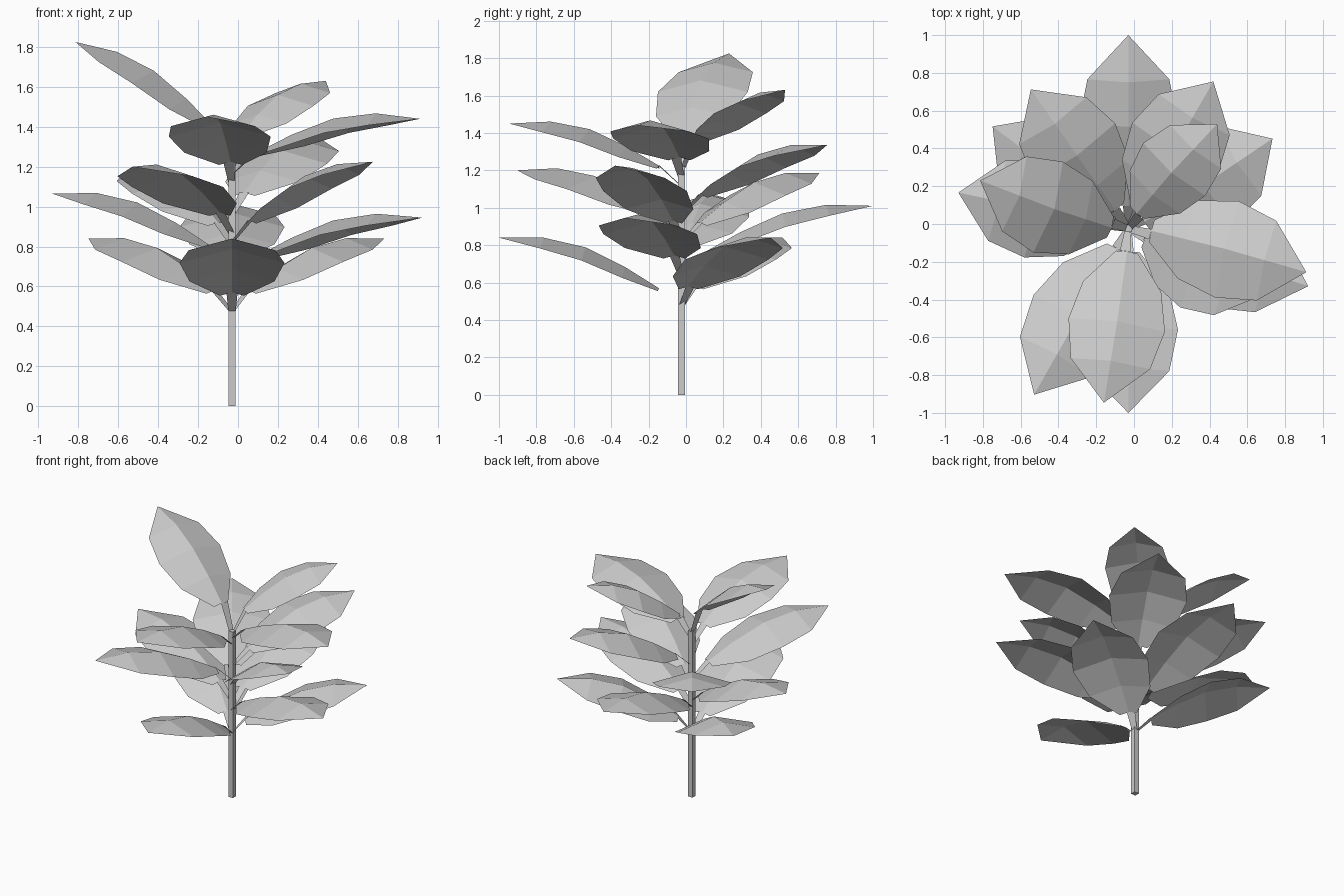
import bpy, bmesh
from math import radians, sin, cos
from mathutils import Vector

if "Cube" in bpy.data.objects:
    bpy.data.objects.remove(bpy.data.objects["Cube"])

CX, CY = -0.03, -0.025
DROOP = 0.28                       # how far the blade sides fall from the midrib

# blade stations: position along blade, half width, arch above the chord
STATIONS = [(0, .06, 0), (.23, .213, .053), (.49, .263, .09), (.745, .217, .072)]

# azimuth, tip radius, tip height, blade base height, base radius, width scale, sideways bow
LEAVES = [
    (270, .975, .84, .57, .12, 1, 0), (32, .90, .84, .58, .09, 1, -.015),
    (143, .90, .84, .58, .11, 1, 0), (342.3, 1.0, .945, .745, .12, 1, 0),
    (90, 1.025, 1.01, .76, .12, 1, 0), (168, .92, 1.065, .81, .12, 1, 0),
    (240.4, 1.01, 1.20, .97, .12, 1, 0), (125, .90, 1.185, .92, .12, 1, 0),
    (333.4, .79, 1.225, .93, .10, .95, 0), (60, .90, 1.335, 1.07, .12, 1, 0),
    (346.3, .97, 1.44, 1.27, .12, 1, .018), (262, .93, 1.45, 1.225, .12, .98, .01),
    (49.7, .727, 1.63, 1.36, .09, .82, .018), (162, .825, 1.825, 1.395, .085, .96, .022),
]


def finish(bm, name):
    bmesh.ops.recalc_face_normals(bm, faces=bm.faces)
    me = bpy.data.meshes.new(name)
    bm.to_mesh(me)
    bm.free()
    ob = bpy.data.objects.new(name, me)
    bpy.context.collection.objects.link(ob)


def leaf(i, az, tip_r, tip_z, base_z, base_r, ws, bow):
    d = Vector((cos(radians(az)), sin(radians(az)), 0))
    side = Vector((-d.y, d.x, 0))
    base = d * base_r + Vector((CX, CY, base_z))
    tip = d * tip_r + Vector((CX, CY, tip_z))
    chord = tip - base
    up = chord.cross(side).normalized()
    bm = bmesh.new()

    # flat tapered stalk from the stem to the blade
    root = Vector((CX, CY, min(base_z - .11, 1.19)))
    foot = [bm.verts.new(root + side * s * .017) for s in (-1, 1)]
    neck = [bm.verts.new(base + side * s * .028) for s in (-1, 1)]
    bm.faces.new((foot[0], foot[1], neck[1], neck[0]))

    # blade: ridged along the midrib, sides drooping
    rows = []
    for t, hw, arch in STATIONS:
        mid = base + chord * t + up * arch * ws + side * bow * min(1, 2 * (1 - t))
        w = hw * ws
        rows.append([bm.verts.new(mid + side * s * w - up * abs(s) * w * DROOP)
                     for s in (-1, 0, 1)])
    for a, b in zip(rows, rows[1:]):
        for k in (0, 1):
            bm.faces.new((a[k], a[k + 1], b[k + 1], b[k]))
    end = bm.verts.new(tip)
    for k in (0, 1):
        bm.faces.new((rows[-1][k], rows[-1][k + 1], end))
    finish(bm, f"leaf_{i}")


# square stem
bpy.ops.mesh.primitive_cube_add(size=1, location=(CX, CY, .61))
stem = bpy.context.object
stem.name = "stem"
stem.scale = (.037, .037, 1.22)

for i, args in enumerate(LEAVES):
    leaf(i + 1, *args)
